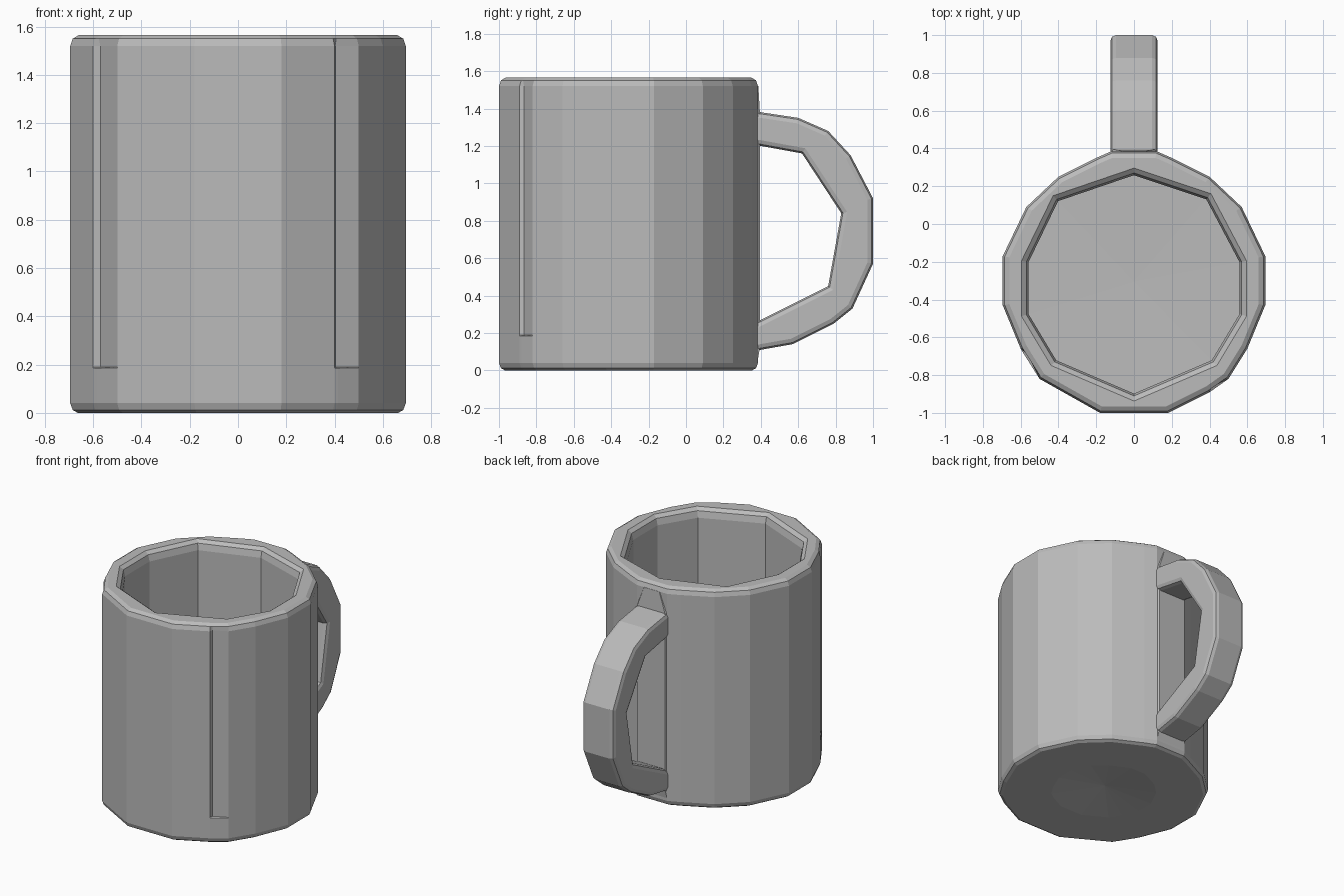
import bpy, bmesh
from mathutils import Vector

cube = bpy.data.objects.get("Cube")
if cube:
    bpy.data.objects.remove(cube, do_unlink=True)

grey = bpy.data.materials.new("ceramic_grey")
grey.use_nodes = True
COLOUR = (0.5, 0.5, 0.5, 1)
grey.diffuse_color = COLOUR
grey.node_tree.nodes["Principled BSDF"].inputs["Base Color"].default_value = COLOUR

AXIS = Vector((0, -0.305))


def finish(bm, name):
    bmesh.ops.recalc_face_normals(bm, faces=bm.faces)
    mesh = bpy.data.meshes.new(name)
    bm.to_mesh(mesh)
    bm.free()
    mesh.materials.append(grey)
    obj = bpy.data.objects.new(name, mesh)
    bpy.context.collection.objects.link(obj)
    return obj


def ring(bm, outline, scale, z, dents=()):
    """One horizontal loop: the outline scaled about the mug axis."""
    verts = []
    for i, p in enumerate(outline):
        s = scale * (0.975 if i in dents else 1)
        q = AXIS + (Vector(p) - AXIS) * s
        verts.append(bm.verts.new((q.x, q.y, z)))
    return verts


def skin(bm, loops):
    for a, b in zip(loops, loops[1:]):
        for i in range(len(a)):
            j = (i + 1) % len(a)
            bm.faces.new((a[i], a[j], b[j], b[i]))


def cap(bm, loop, z):
    hub = bm.verts.new((AXIS.x, AXIS.y, z))
    for i in range(len(loop)):
        bm.faces.new((loop[i - 1], loop[i], hub))


def loop_edges(bm, loop):
    return [bm.edges.get((loop[i - 1], loop[i])) for i in range(len(loop))]


# Cup outlines seen from above
outer = [(-.18, -1), (.18, -1), (.40, -.89), (.415, -.88), (.50, -.82), (.60, -.66),
         (.695, -.43), (.695, -.17), (.57, .09), (.40, .25), (.20, .35), (.12, .385),
         (-.12, .385), (-.20, .35), (-.40, .25), (-.57, .09), (-.695, -.17),
         (-.695, -.43), (-.60, -.66), (-.585, -.685), (-.50, -.82)]
inner = [(0, -.91), (.42, -.73), (.57, -.48), (.57, -.20), (.39, .14),
         (0, .27), (-.41, .13), (-.57, -.20), (-.57, -.48), (-.42, -.73)]
creases = (3, 19)

# Cup: dented base, outer wall with shallow creases, rounded rim, cavity
bm = bmesh.new()
wall = [ring(bm, outer, s, z) for s, z in
        ((.5, .0), (.955, 0), (.985, .012), (1, .04), (1, .185))]
wall += [ring(bm, outer, 1, z, creases) for z in (.19, 1.52)]
wall += [ring(bm, outer, s, z) for s, z in ((.985, 1.55), (.95, 1.565))]
skin(bm, wall)
cap(bm, wall[0], .04)
cavity = [ring(bm, inner, s, z) for s, z in
          ((1.045, 1.565), (1, 1.545), (.98, 1.5), (.98, .17))]
skin(bm, cavity)
cap(bm, cavity[-1], .16)
bmesh.ops.bridge_loops(bm, edges=loop_edges(bm, wall[-1]) + loop_edges(bm, cavity[0]))
finish(bm, "cup")

# Handle: side profile extruded across x, with softened rims
profile = [(.34, 1.385), (.40, 1.38), (.60, 1.35), (.76, 1.28), (.88, 1.15), (1, .92),
           (1, .57), (.89, .33), (.79, .25), (.57, .14), (.40, .11), (.34, .10),
           (.34, .24), (.40, .27), (.76, .45), (.83, .84), (.62, 1.16), (.40, 1.20),
           (.34, 1.21)]
bm = bmesh.new()
side = bm.faces.new([bm.verts.new((-.125, y, z)) for y, z in profile])
grown = bmesh.ops.extrude_face_region(bm, geom=[side])
for v in grown["geom"]:
    if isinstance(v, bmesh.types.BMVert):
        v.co.x = .125
bmesh.ops.recalc_face_normals(bm, faces=bm.faces)
rims = [e for e in bm.edges if abs(e.verts[0].co.x - e.verts[1].co.x) < .01]
bmesh.ops.bevel(bm, geom=rims, offset=.03, segments=2, profile=.5, affect='EDGES')
finish(bm, "handle")

# Flared joint running up the back wall above the handle
bm = bmesh.new()
rows = []
for half, y, z in ((.14, .385, .06), (.13, .395, .12), (.13, .395, 1.38), (.08, .387, 1.52)):
    rows.append([bm.verts.new(p) for p in
                 ((-half, .36, z), (-half + .02, y, z), (half - .02, y, z), (half, .36, z))])
skin(bm, rows)
bm.faces.new(rows[0])
bm.faces.new(rows[-1])
finish(bm, "handle_joint")
